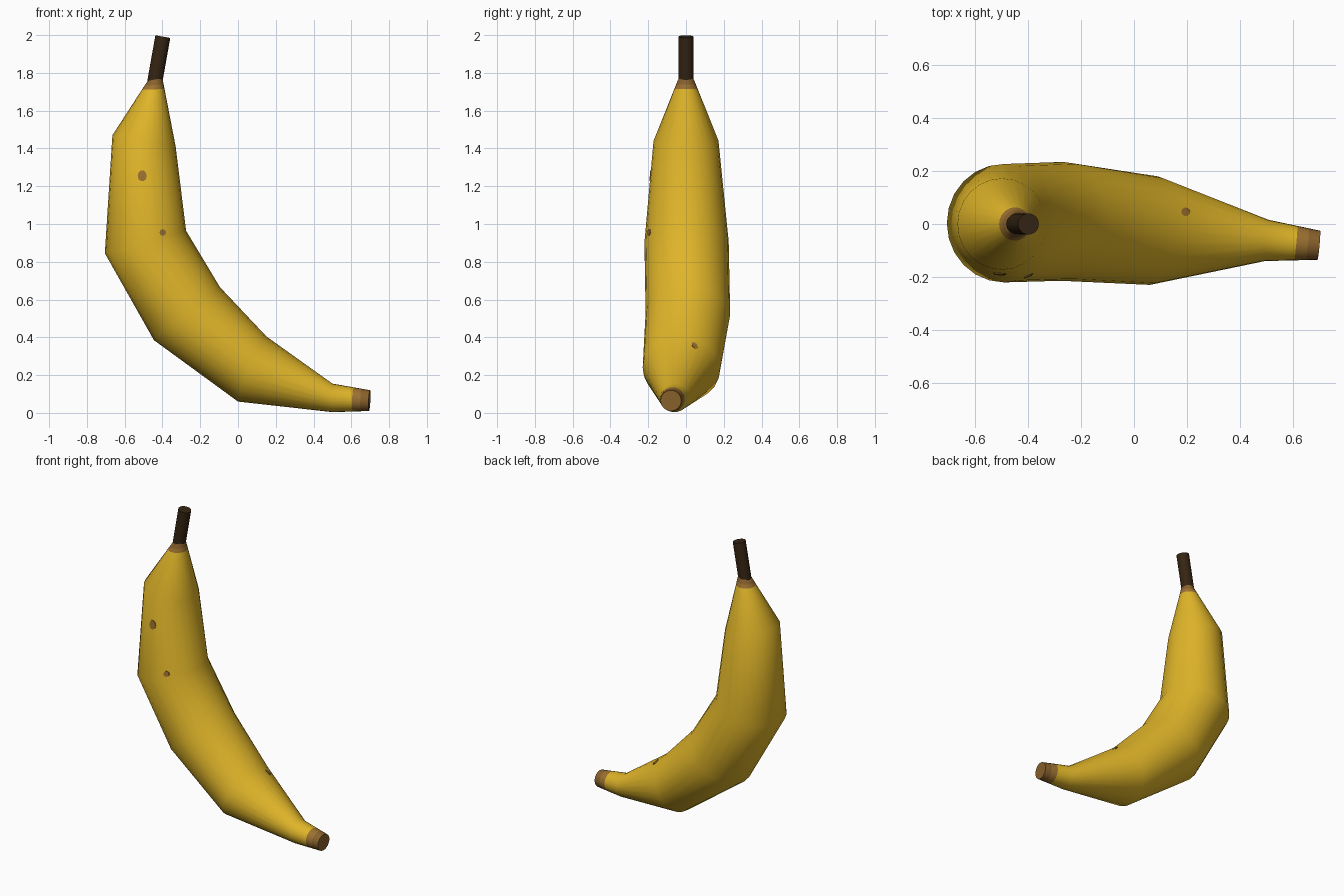
import bpy, bmesh, math
from mathutils import Vector
from mathutils.bvhtree import BVHTree

if "Cube" in bpy.data.objects:
    bpy.data.objects.remove(bpy.data.objects["Cube"])

SIDES = 24


def material(name, rgb):
    m = bpy.data.materials.new(name)
    m.diffuse_color = (*rgb, 1)
    m.use_nodes = True
    m.node_tree.nodes["Principled BSDF"].inputs["Base Color"].default_value = m.diffuse_color
    return m


yellow = material("banana yellow", (0.74, 0.46, 0.022))
tan = material("light brown", (0.33, 0.165, 0.03))
brown = material("mid brown", (0.25, 0.12, 0.025))
dark = material("dark stem brown", (0.036, 0.018, 0.006))


def make_object(name, bm, mats):
    bmesh.ops.recalc_face_normals(bm, faces=bm.faces[:])
    me = bpy.data.meshes.new(name)
    bm.to_mesh(me)
    bm.free()
    ob = bpy.data.objects.new(name, me)
    bpy.context.collection.objects.link(ob)
    for m in mats:
        me.materials.append(m)
    bpy.ops.object.select_all(action='DESELECT')
    ob.select_set(True)
    bpy.context.view_layer.objects.active = ob
    bpy.ops.object.shade_smooth_by_angle(angle=math.radians(50))
    return ob


def loft(rings, colours):
    """Skin a list of point rings; one material index per band, then caps."""
    bm = bmesh.new()
    vs = [[bm.verts.new(p) for p in r] for r in rings]
    n = len(vs[0])
    for a, b, c in zip(vs, vs[1:], colours):
        for i in range(n):
            j = (i + 1) % n
            bm.faces.new((a[i], a[j], b[j], b[i])).material_index = c
    for r, c in ((vs[0], colours[0]), (vs[-1], colours[-1])):
        bm.faces.new(r).material_index = c
    return bm


# Cross-sections: outer x, z, inner x, z, centre y, half width in y
SECTIONS = [
    (-0.478, 1.758, -0.400, 1.772, 0.0, 0.042),
    (-0.665, 1.470, -0.330, 1.410, 0.0, 0.172),
    (-0.705, 0.845, -0.275, 0.965, 0.003, 0.223),
    (-0.445, 0.385, -0.095, 0.665, 0.010, 0.224),
    (0.000, 0.060, 0.150, 0.405, -0.025, 0.205),
    (0.500, 0.004, 0.500, 0.155, -0.062, 0.078),
    (0.693, 0.010, 0.699, 0.120, -0.080, 0.055),
]
centres = [Vector(((s[0] + s[2]) / 2, s[4], (s[1] + s[3]) / 2)) for s in SECTIONS]
rings = []
for k, s in enumerate(SECTIONS):
    u = Vector((s[2] - s[0], 0, s[3] - s[1])) / 2
    tangent = centres[min(k + 1, len(centres) - 1)] - centres[max(k - 1, 0)]
    v = u.cross(tangent).normalized() * s[5]
    angles = [2 * math.pi * i / SIDES for i in range(SIDES)]
    rings.append([centres[k] + u * math.cos(a) + v * math.sin(a) for a in angles])


def between(a, b, t):
    return [p.lerp(q, t) for p, q in zip(a, b)]


# Extra rings bound the brown collar and the brown tip
collar = [between(rings[0], rings[1], t) for t in (0.09, 0.16)]
tip = [between(rings[5], rings[6], t) for t in (0.56, 0.78)]
all_rings = rings[:1] + collar + rings[1:6] + tip + rings[6:]
bm = loft(all_rings, [2, 1, 0, 0, 0, 0, 0, 0, 1, 2])
tree = BVHTree.FromBMesh(bm)
make_object("banana_body", bm, [yellow, tan, brown])

# Stem
base, top, r = Vector((-0.441, 0, 1.75)), Vector((-0.398, 0, 1.992)), 0.040
axis = (top - base).normalized()
side = Vector((0, 1, 0))
across = side.cross(axis)
stem = [[c + r * (across * math.cos(a) + side * math.sin(a))
         for a in (2 * math.pi * i / 20 for i in range(20))] for c in (base, top)]
make_object("stem", loft(stem, [0]), [dark])


# Age spots: thin plates projected onto the skin
def spot(name, origin, direction, right, up, w, h):
    d, lift = Vector(direction), []
    for i in range(10):
        a = 2 * math.pi * i / 10
        start = Vector(origin) + Vector(right) * w * math.cos(a) + Vector(up) * h * math.sin(a)
        hit, normal, _, _ = tree.ray_cast(start, d)
        lift.append((hit - d * 0.004, hit + d * 0.003))
    make_object(name, loft([[p[0] for p in lift], [p[1] for p in lift]], [0]), [tan])


X, Y, Z = (1, 0, 0), (0, 1, 0), (0, 0, 1)
spot("spot_upper", (-0.507, -2, 1.255), Y, X, Z, 0.024, 0.030)
spot("spot_middle", (-0.398, -2, 0.955), Y, X, Z, 0.017, 0.018)
spot("spot_lower", (0.195, 0.046, 3), (0, 0, -1), X, Y, 0.017, 0.016)
